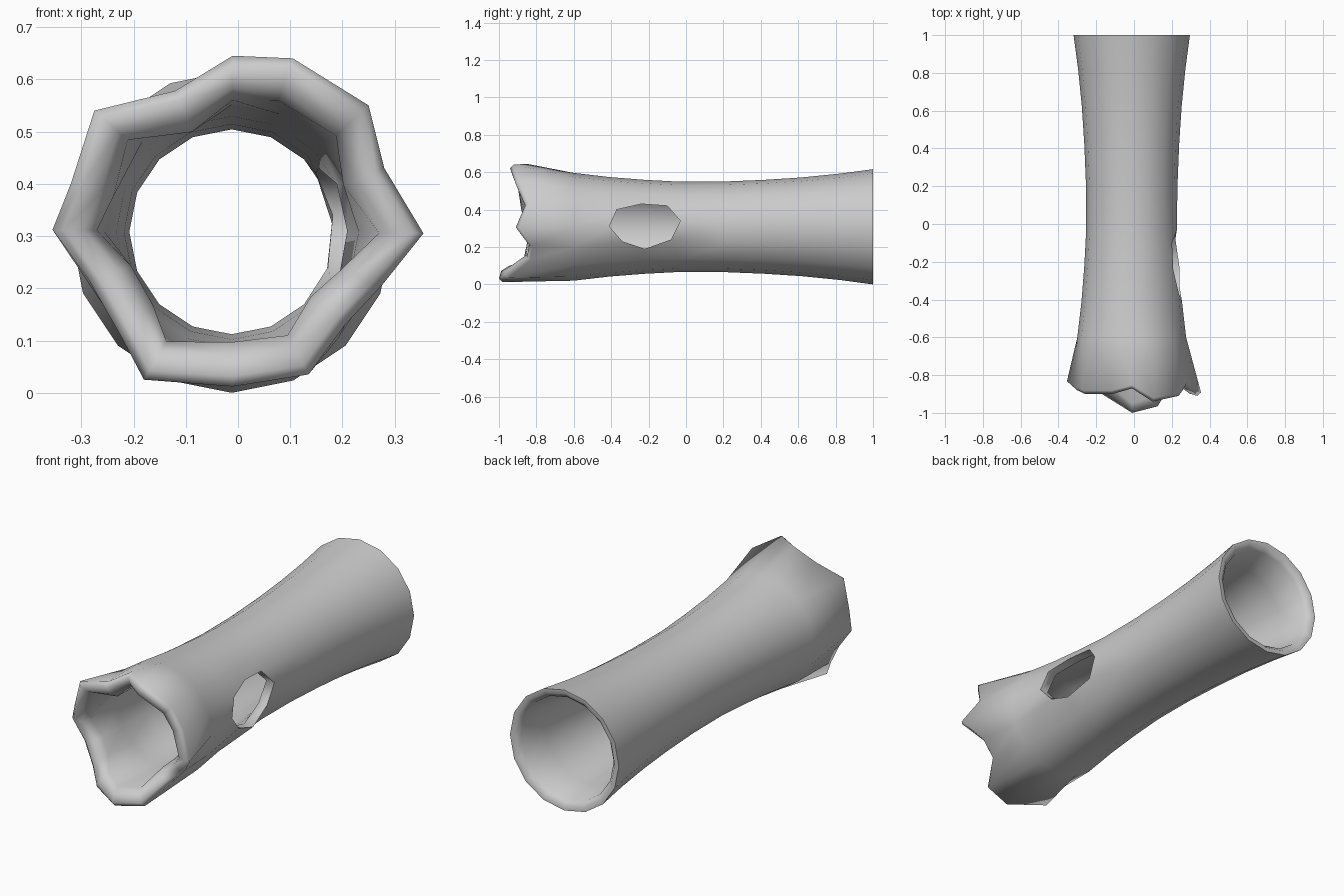
import bpy, bmesh, math

default = bpy.data.objects.get("Cube")
if default:
    bpy.data.objects.remove(default)

SIDES = 16
CX, CZ = -0.012, 0.308
WALL = 0.045

# Broken front rim: x, z, y for each column, counter-clockwise from +x
RIM = [(.355, .305, -.91), (.28, .43, -.86), (.25, .55, -.91), (.105, .64, -.94),
       (-.01, .645, -.87), (-.12, .578, -.90), (-.275, .54, -.90), (-.32, .40, -.88),
       (-.355, .312, -.85), (-.285, .215, -.85), (-.225, .11, -.87), (-.18, .025, -.90),
       (-.01, .012, -1.0), (.135, .035, -.965), (.205, .13, -.85), (.275, .205, -.84)]

# Trunk rings: y, outer radius (waisted in the middle)
BODY = [(-.6, .288), (-.41, .266), (-.22, .251), (-.03, .241), (.2, .242),
        (.42, .251), (.62, .264), (.82, .284)]

# Knot hole outline: (ring, column) -> y, z, outward push
HOLE = {(1, 1): (-.37, .40, 0), (2, 1): (-.24, .43, 0), (3, 1): (-.10, .42, 0),
        (3, 0): (-.03, .34, 0), (3, -1): (-.08, .24, 0), (2, -1): (-.22, .19, .03),
        (1, -1): (-.34, .23, 0), (1, 0): (-.41, .31, 0)}

bm = bmesh.new()


def round_ring(y, r):
    """Regular ring of the trunk."""
    ring = []
    for i in range(SIDES):
        a = math.tau * i / SIDES
        ring.append(bm.verts.new((CX + r * math.cos(a), y, CZ + r * math.sin(a))))
    return ring


def rim_ring(inset, back):
    """Ragged ring following the broken rim, pulled toward the axis."""
    ring = []
    for x, z, y in RIM:
        dx, dz = x - CX, z - CZ
        k = 1 - inset / math.hypot(dx, dz)
        ring.append(bm.verts.new((CX + dx * k, y + back, CZ + dz * k)))
    return ring


def open_hole(rings, thickness):
    """Slide the ring points onto the outline of the knot hole."""
    for (row, col), (y, z, push) in HOLE.items():
        r = BODY[row][1] - thickness
        x = CX + math.sqrt(r * r - (z - CZ) ** 2) + push
        rings[row][col].co = (x, y, z)


# Closed section: outside, back lip, inside, rounded front lip
outer = [round_ring(y, r) for y, r in BODY]
inner = [round_ring(y, r - WALL) for y, r in BODY]
open_hole(outer, 0)
open_hole(inner, WALL)
back_lip = [round_ring(1, .308), round_ring(1, .285), round_ring(.975, .262)]
front_lip = [rim_ring(.085, .05), rim_ring(.06, .012), rim_ring(.02, 0), rim_ring(0, .018)]
rings = outer + back_lip + inner[::-1] + front_lip

for a, b in zip(rings, rings[1:] + rings[:1]):
    for i in range(SIDES):
        j = (i + 1) % SIDES
        bm.faces.new((a[i], b[i], b[j], a[j]))

# Cut the knot hole through the wall and line its edge
centres = [outer[2][0], inner[2][0]]
bmesh.ops.delete(bm, geom=centres, context='VERTS')
keys = list(HOLE)
for p, q in zip(keys, keys[1:] + keys[:1]):
    bm.faces.new((outer[p[0]][p[1]], outer[q[0]][q[1]],
                  inner[q[0]][q[1]], inner[p[0]][p[1]]))
bmesh.ops.recalc_face_normals(bm, faces=bm.faces)

mesh = bpy.data.meshes.new("hollow_log")
bm.to_mesh(mesh)
bm.free()
log = bpy.data.objects.new("hollow_log", mesh)
bpy.context.collection.objects.link(log)

# Plain grey material
grey = bpy.data.materials.new("grey")
grey.use_nodes = True
colour = (.6, .6, .6, 1)
grey.diffuse_color = colour
grey.node_tree.nodes["Principled BSDF"].inputs["Base Color"].default_value = colour
mesh.materials.append(grey)

# Smooth bark and lips, crisp hole edge
bpy.ops.object.select_all(action='DESELECT')
log.select_set(True)
bpy.context.view_layer.objects.active = log
bpy.ops.object.shade_smooth_by_angle(angle=math.radians(70))
